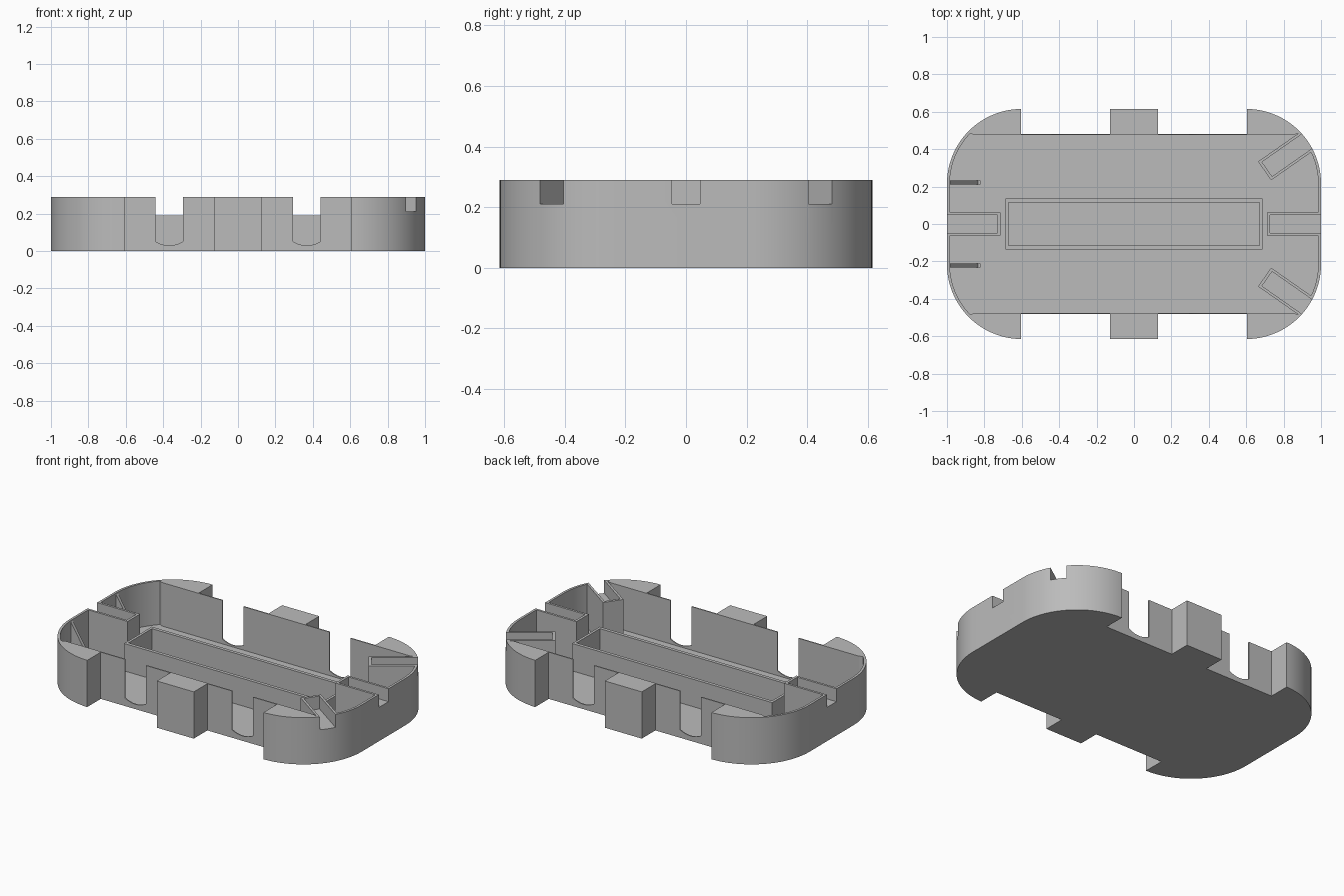
import bpy
import math
from mathutils import Matrix, Vector

if "Cube" in bpy.data.objects:
    bpy.data.objects.remove(bpy.data.objects["Cube"])

HEIGHT, FLOOR, SLOT_Z = 0.29, 0.02, 0.21
CX, CY, RADIUS, WALL = 0.6, 0.215, 0.4, 0.015
PANEL_OUT, PANEL_IN = 0.482, 0.475

grey = bpy.data.materials.new("plain grey")
grey.use_nodes = True
grey.diffuse_color = (0.5, 0.5, 0.5, 1)
grey.node_tree.nodes["Principled BSDF"].inputs["Base Color"].default_value = (0.5, 0.5, 0.5, 1)


def prism(name, outline, low, high, matrix=Matrix()):
    """Extrude a counter-clockwise outline along its local z."""
    n = len(outline)
    verts = [matrix @ Vector((x, y, z)) for z in (low, high) for x, y in outline]
    faces = [list(range(n))[::-1], list(range(n, 2 * n))]
    faces += [(i, (i + 1) % n, n + (i + 1) % n, n + i) for i in range(n)]
    mesh = bpy.data.meshes.new(name)
    mesh.from_pydata(verts, [], faces)
    mesh.materials.append(grey)
    obj = bpy.data.objects.new(name, mesh)
    bpy.context.collection.objects.link(obj)
    return obj


def rect(x0, x1, y0, y1):
    return [(x0, y0), (x1, y0), (x1, y1), (x0, y1)]


def arc(radius, start, end, steps):
    angles = [math.radians(start + (end - start) * i / steps) for i in range(steps + 1)]
    return [(CX + radius * math.cos(a), CY + radius * math.sin(a)) for a in angles]


def four_way(quarter):
    """Mirror a quarter outline, running from +x to +y, round both axes."""
    left = [(-x, y) for x, y in reversed(quarter)]
    half = quarter + left
    return half + [(-x, -y) for x, y in half]


def cut(obj, cutters):
    """Subtract the cutters and keep the result as plain mesh."""
    for cutter in cutters:
        cutter.hide_render = True
        mod = obj.modifiers.new("cut", 'BOOLEAN')
        mod.operation, mod.solver, mod.object = 'DIFFERENCE', 'EXACT', cutter
    graph = bpy.context.evaluated_depsgraph_get()
    mesh = bpy.data.meshes.new_from_object(obj.evaluated_get(graph))
    obj.modifiers.clear()
    obj.data = mesh


# Outer shell with rounded corners, side recesses and centre blocks
outer = arc(RADIUS, 0, 89, 28) + [(0.605, CY + RADIUS), (0.605, PANEL_OUT),
                                  (0.127, PANEL_OUT), (0.127, CY + RADIUS)]
tray = prism("tray_shell", four_way(outer), 0, HEIGHT)

# Inner cavity
inner = arc(RADIUS - WALL, 0, 44.5, 16) + [(0.855, PANEL_IN)]
cutters = [prism("cavity_cutter", four_way(inner), FLOOR, 0.5)]

# Round-bottomed windows through the side panels
half_w, sag = 0.0725, 0.02
window = [(half_w, 0.5), (-half_w, 0.5)]
for i in range(13):
    t = i / 6 - 1
    window.append((half_w * t, 0.03 + sag * t * t))
for sx in (-1, 1):
    for y in (0.7, -0.4):
        place = Matrix.Translation((sx * 0.3675, y, 0)) @ Matrix.Rotation(math.pi / 2, 4, 'X')
        cutters.append(prism("window_cutter", window, 0, 0.3, place))

# Slotted holders: placement, inner end, outer end, length of open slot
spots = []
for side in (1, -1):
    place = Matrix.Translation((CX, side * CY, 0)) @ Matrix.Rotation(math.radians(35 * side), 4, 'Z')
    spots.append(("front" if side < 0 else "back", place, 0.12, 0.39))
spots.append(("left", Matrix(), 0.71, 0.99))
spots.append(("right", Matrix.Rotation(math.pi, 4, 'Z'), 0.715, 0.99))
slot_cutters, holders = [], []
for label, place, start, end in spots:
    holders.append(prism(label + "_slot_holder", rect(start, end, -0.061, 0.061), 0.01, HEIGHT, place))
    slot_cutters.append(prism("slot_cutter", rect(start + 0.016, end + 0.1, -0.047, 0.047),
                              SLOT_Z, 0.5, place))
for holder, cutter in zip(holders, slot_cutters):
    cut(holder, [cutter])
cut(tray, cutters + slot_cutters)

# Long rectangular frame in the middle
frame = prism("centre_frame", rect(-0.687, 0.687, -0.136, 0.136), 0.01, 0.19)
hollow = prism("frame_cutter", rect(-0.671, 0.671, -0.115, 0.115), 0, 0.5)
cut(frame, [hollow])

# Sloping fins at the right end
fin = [(-0.99, 0.01), (-0.82, 0.01), (-0.82, 0.04), (-0.835, 0.04), (-0.985, 0.28), (-0.99, 0.28)]
for label, y in (("front", -0.222), ("back", 0.222)):
    place = Matrix.Translation((0, y, 0)) @ Matrix.Rotation(math.pi / 2, 4, 'X')
    prism(label + "_fin", fin, -0.01, 0.01, place)

for cutter in cutters + slot_cutters + [hollow]:
    bpy.data.objects.remove(cutter)

# Smooth the curved walls, keep every edge crisp
bpy.ops.object.select_all(action='DESELECT')
tray.select_set(True)
bpy.context.view_layer.objects.active = tray
bpy.ops.object.shade_smooth_by_angle(angle=math.radians(25))
